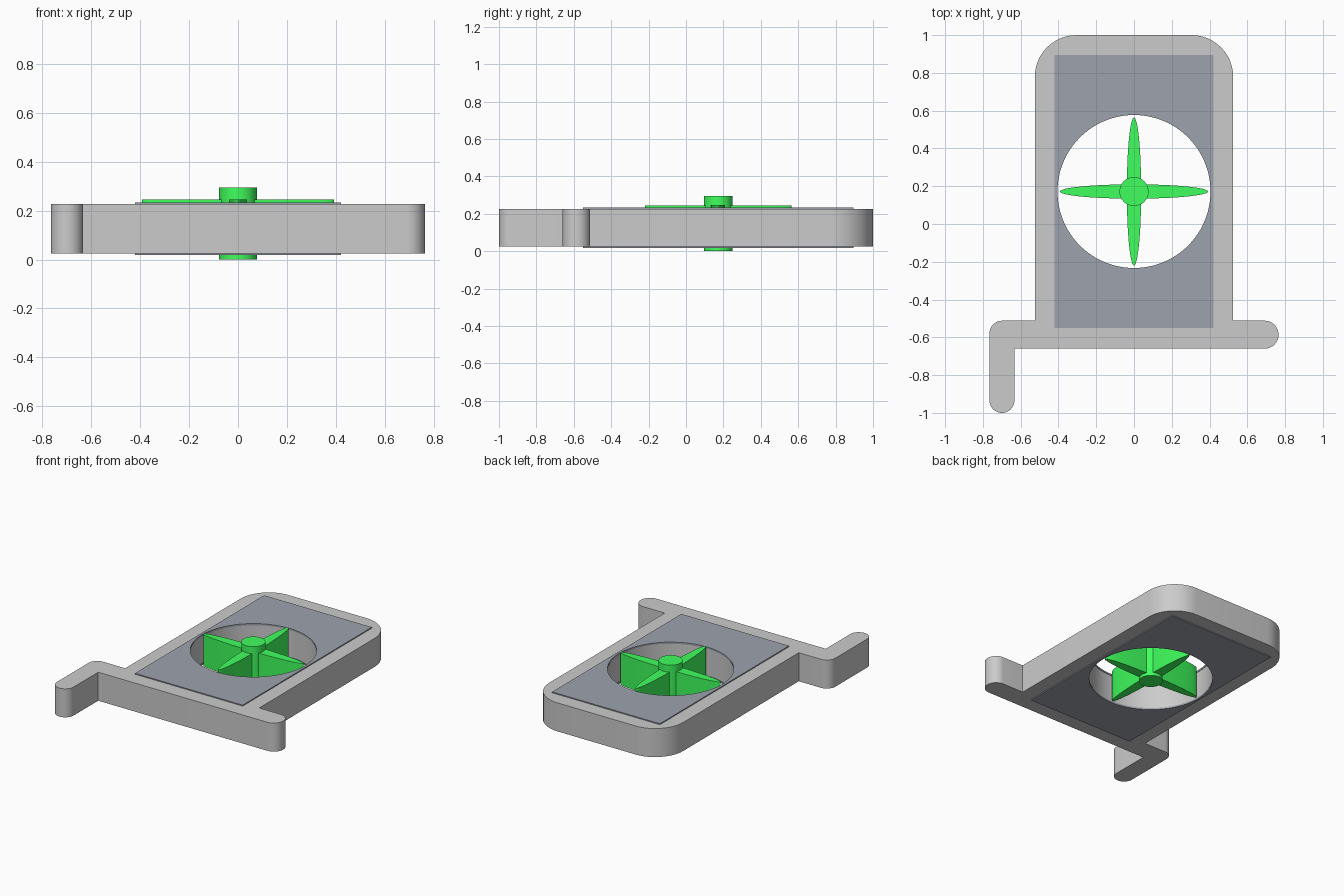
import bpy, bmesh
from math import pi, cos, sin, radians
from mathutils import Vector

if "Cube" in bpy.data.objects:
    bpy.data.objects.remove(bpy.data.objects["Cube"])

FAN = (0.0, 0.172)  # centre of the fan and of its opening


def material(name, rgb):
    m = bpy.data.materials.new(name)
    m.diffuse_color = (*rgb, 1)
    m.use_nodes = True
    m.node_tree.nodes["Principled BSDF"].inputs["Base Color"].default_value = m.diffuse_color
    return m


def ellipse(cx, cy, rx, ry, n):
    return [(cx + rx * cos(2 * pi * i / n), cy + ry * sin(2 * pi * i / n)) for i in range(n)]


def rounded(corners, steps=12):
    """Outline from (x, y, radius) right-angle corners."""
    pts = []
    for i, (x, y, r) in enumerate(corners):
        p = Vector((x, y))
        if r == 0:
            pts.append((x, y))
            continue
        a = (Vector(corners[i - 1][:2]) - p).normalized() * r
        b = (Vector(corners[(i + 1) % len(corners)][:2]) - p).normalized() * r
        for k in range(steps + 1):
            t = pi / 2 * k / steps
            pts.append(tuple(p + a * (1 - sin(t)) + b * (1 - cos(t))))
    return pts


def slab(name, loops, z0, z1, mat=None):
    """Extrude a filled outline (first loop) with optional holes (other loops)."""
    cu = bpy.data.curves.new(name, 'CURVE')
    cu.dimensions = '2D'
    cu.fill_mode = 'BOTH'
    cu.extrude = (z1 - z0) / 2
    for pts in loops:
        sp = cu.splines.new('POLY')
        sp.points.add(len(pts) - 1)
        for q, (x, y) in zip(sp.points, pts):
            q.co = (x, y, 0, 1)
        sp.use_cyclic_u = True
    ob = bpy.data.objects.new(name, cu)
    ob.location.z = (z0 + z1) / 2
    bpy.context.collection.objects.link(ob)
    bpy.ops.object.select_all(action='DESELECT')
    ob.select_set(True)
    bpy.context.view_layer.objects.active = ob
    bpy.ops.object.convert(target='MESH')
    ob = bpy.context.object
    # Weld caps to walls
    bm = bmesh.new()
    bm.from_mesh(ob.data)
    bmesh.ops.remove_doubles(bm, verts=bm.verts, dist=1e-5)
    bmesh.ops.recalc_face_normals(bm, faces=bm.faces)
    bm.to_mesh(ob.data)
    bm.free()
    bpy.ops.object.shade_smooth_by_angle(angle=radians(30))
    if mat:
        ob.data.materials.clear()
        ob.data.materials.append(mat)
    return ob


dark = material("dark_panel", (0.34, 0.37, 0.42))
green = material("fan_green", (0.05, 1.0, 0.11))

# Housing with bracket arms, a hanging leg and a round opening
outline = rounded([
    (0.525, 1.0, 0.22), (-0.525, 1.0, 0.22), (-0.525, -0.512, 0),
    (-0.765, -0.512, 0.067), (-0.765, -1.0, 0.066), (-0.633, -1.0, 0.066),
    (-0.633, -0.66, 0), (0.765, -0.66, 0.073), (0.765, -0.512, 0.073),
    (0.525, -0.512, 0)])
slab("housing", [outline, ellipse(*FAN, 0.408, 0.408, 96)], 0.025, 0.227)

# Thin dark panels on both faces
panel = [(-0.422, -0.55), (0.422, -0.55), (0.422, 0.895), (-0.422, 0.895)]
for name, z0, z1 in (("top_panel", 0.222, 0.234), ("bottom_panel", 0.018, 0.03)):
    slab(name, [panel, ellipse(*FAN, 0.405, 0.405, 96)], z0, z1, dark)

# Crossed leaf-shaped fan blades
slab("fan_blades_side", [ellipse(*FAN, 0.392, 0.038, 48)], 0.022, 0.246, green)
slab("fan_blades_long", [ellipse(*FAN, 0.038, 0.392, 48)], 0.022, 0.2455, green)

# Central hub
slab("fan_hub", [ellipse(*FAN, 0.077, 0.077, 48)], 0.0, 0.295, green)
